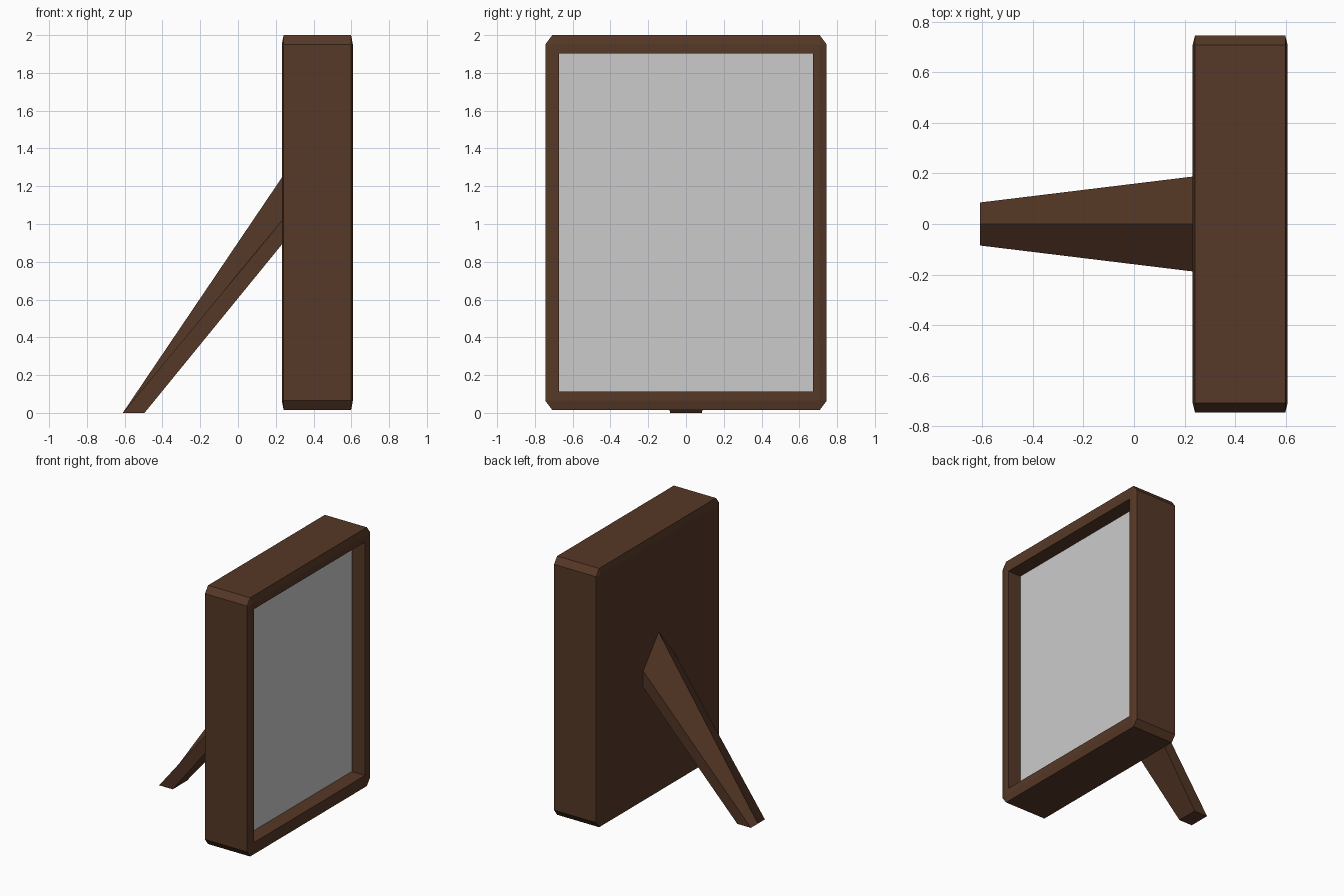
import bpy, bmesh
from mathutils import Vector

if "Cube" in bpy.data.objects:
    bpy.data.objects.remove(bpy.data.objects["Cube"])

wood = bpy.data.materials.new("dark_wood")
wood.diffuse_color = (0.093, 0.040, 0.020, 1)
wood.use_nodes = True
wood.node_tree.nodes["Principled BSDF"].inputs["Base Color"].default_value = wood.diffuse_color


def add_object(name, bm, mat=None):
    me = bpy.data.meshes.new(name)
    bm.to_mesh(me)
    bm.free()
    ob = bpy.data.objects.new(name, me)
    bpy.context.collection.objects.link(ob)
    if mat:
        me.materials.append(mat)
    return ob


SIZE = Vector((0.376, 1.49, 1.985))
CENTRE = Vector((0.42, 0, 1.0075))

# Frame: bevelled unit cube, front inset and sunk, then stretched to size
bm = bmesh.new()
bmesh.ops.create_cube(bm, size=1)
bmesh.ops.bevel(bm, geom=bm.edges[:], offset=0.025, segments=1,
                affect='EDGES', profile=0.5)
bm.normal_update()
front = max(bm.faces, key=lambda f: f.calc_center_median().x)
bmesh.ops.inset_region(bm, faces=[front], thickness=0.034)
floor = bmesh.ops.extrude_face_region(bm, geom=[front])["geom"]
floor_verts = [g for g in floor if isinstance(g, bmesh.types.BMVert)]
if front.is_valid:
    bm.faces.remove(front)
bmesh.ops.translate(bm, verts=floor_verts, vec=(-0.30, 0, 0))
for v in bm.verts:
    v.co = v.co * SIZE + CENTRE
corners = [v.co.copy() for v in floor_verts]

# The recess floor is replaced by the grey picture panel
for f in [g for g in floor if isinstance(g, bmesh.types.BMFace)]:
    bm.faces.remove(f)
bmesh.ops.recalc_face_normals(bm, faces=bm.faces[:])
add_object("frame", bm, wood)

# Picture panel at the bottom of the recess
x = corners[0].x
ys = [c.y for c in corners]
zs = [c.z for c in corners]
bm = bmesh.new()
bm.faces.new([bm.verts.new((x, y, z)) for y, z in (
    (min(ys), min(zs)), (max(ys), min(zs)),
    (max(ys), max(zs)), (min(ys), max(zs)))])
add_object("picture", bm)

# Rear prop leg: five-sided section with a ridge, tapering to a flat foot
top = [(0.235, 0, 1.25), (0.235, 0.188, 1.02), (0.235, 0.188, 0.895),
       (0.235, -0.188, 0.895), (0.235, -0.188, 1.02)]
foot = [(-0.61, 0, 0), (-0.61, 0.085, 0), (-0.495, 0.085, 0),
        (-0.495, -0.085, 0), (-0.61, -0.085, 0)]
bm = bmesh.new()
a = [bm.verts.new(p) for p in top]
b = [bm.verts.new(p) for p in foot]
for i in range(5):
    j = (i + 1) % 5
    bm.faces.new((a[i], a[j], b[j], b[i]))
bm.faces.new(a)
bm.faces.new(b[::-1])
bmesh.ops.recalc_face_normals(bm, faces=bm.faces[:])
add_object("prop_leg", bm, wood)
